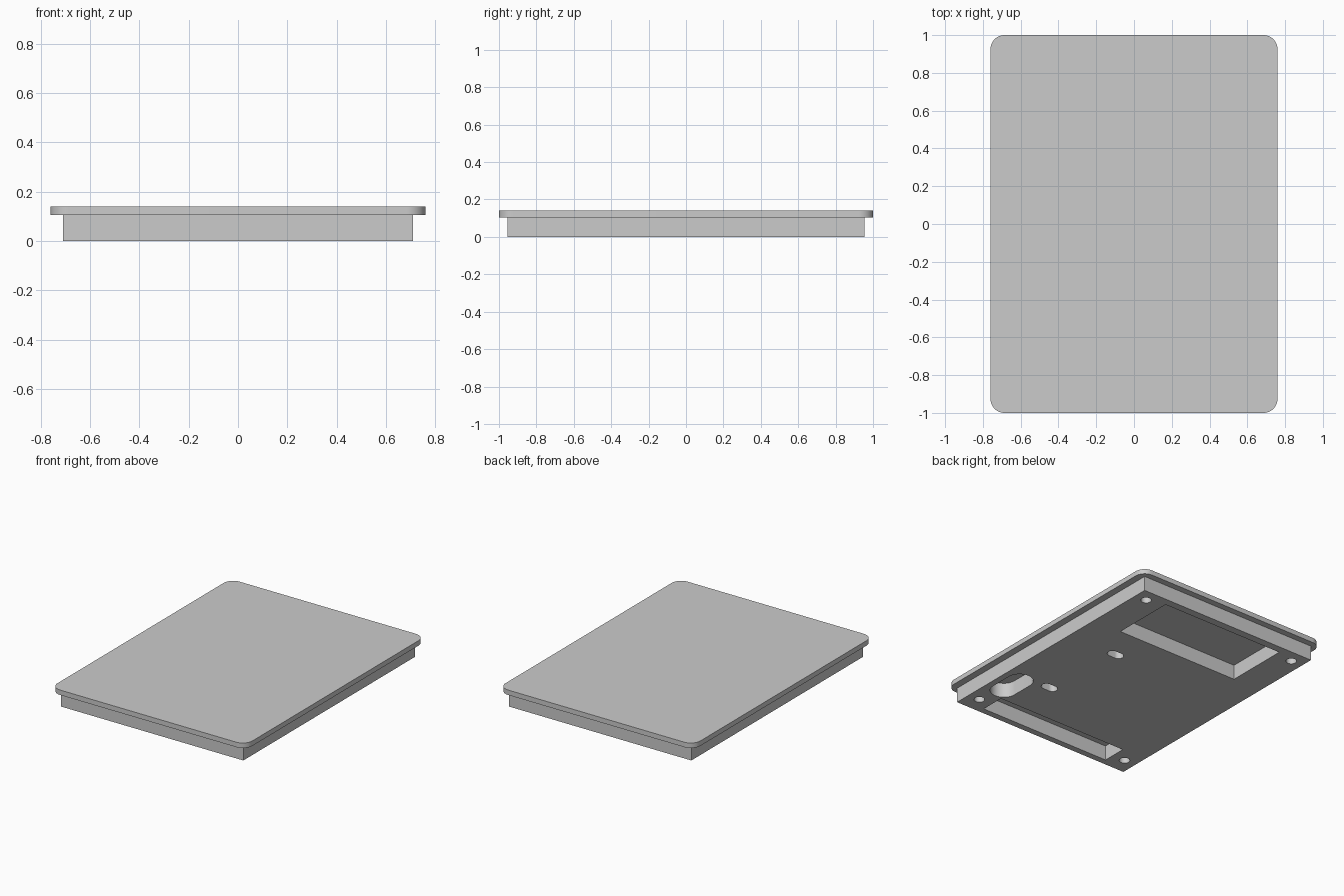
import bpy, bmesh, math

old = bpy.data.objects.get("Cube")
if old:
    bpy.data.objects.remove(old)

grey = bpy.data.materials.new("mid_grey")
grey.use_nodes = True
colour = (0.6, 0.6, 0.6, 1)
grey.diffuse_color = colour
grey.node_tree.nodes["Principled BSDF"].inputs["Base Color"].default_value = colour

BASE_TOP, PLATE_TOP = 0.105, 0.14


def slab(name, half_x, half_y, radius, z0, z1, centre=(0, 0), steps=12):
    """Upright prism with a rounded rectangle outline."""
    bm = bmesh.new()
    outline = []
    for i, (sx, sy) in enumerate([(1, 1), (-1, 1), (-1, -1), (1, -1)]):
        for k in range(steps + 1 if radius else 1):
            a = (i + k / steps) * math.pi / 2
            outline.append((centre[0] + sx * (half_x - radius) + radius * math.cos(a),
                            centre[1] + sy * (half_y - radius) + radius * math.sin(a), z0))
    face = bm.faces.new([bm.verts.new(p) for p in outline])
    top = bmesh.ops.extrude_face_region(bm, geom=[face])["geom"]
    bmesh.ops.translate(bm, vec=(0, 0, z1 - z0),
                        verts=[g for g in top if isinstance(g, bmesh.types.BMVert)])
    bmesh.ops.remove_doubles(bm, verts=bm.verts, dist=1e-5)
    bmesh.ops.recalc_face_normals(bm, faces=bm.faces)
    mesh = bpy.data.meshes.new(name)
    bm.to_mesh(mesh)
    bm.free()
    mesh.materials.append(grey)
    obj = bpy.data.objects.new(name, mesh)
    bpy.context.collection.objects.link(obj)
    return obj


def select(obj):
    bpy.ops.object.select_all(action="DESELECT")
    obj.select_set(True)
    bpy.context.view_layer.objects.active = obj


# Cover plate and the narrower base under it
cover = slab("cover_plate", 0.76, 1.0, 0.075, BASE_TOP, PLATE_TOP)
base = slab("base_block", 0.71, 0.955, 0, 0, BASE_TOP)

# Openings in the base: half width, half depth, corner radius, centre
openings = [
    (0.485, 0.23, 0, (0, 0.67)),             # large rear pocket
    (0.52, 0.088, 0, (0, -0.822)),           # long front pocket
    (0.09, 0.17, 0.09, (0.575, -0.56)),      # wide slot
    (0.06, 0.035, 0.035, (0.315, 0.187)),    # small slots
    (0.06, 0.035, 0.035, (0.37, -0.42)),
]
for x in (-0.62, 0.62):                      # corner screw holes
    for y in (-0.835, 0.862):
        openings.append((0.035, 0.035, 0.035, (x, y)))

for hx, hy, r, centre in openings:
    cutter = slab("cutter", hx, hy, r, -0.1, 0.2, centre)
    cutter.hide_render = True
    mod = base.modifiers.new("opening", "BOOLEAN")
    mod.operation = "DIFFERENCE"
    mod.solver = "EXACT"
    mod.object = cutter
    select(base)
    bpy.ops.object.modifier_apply(modifier=mod.name)
    bpy.data.objects.remove(cutter)

for obj in (cover, base):
    select(obj)
    bpy.ops.object.shade_smooth_by_angle(angle=math.radians(30))
